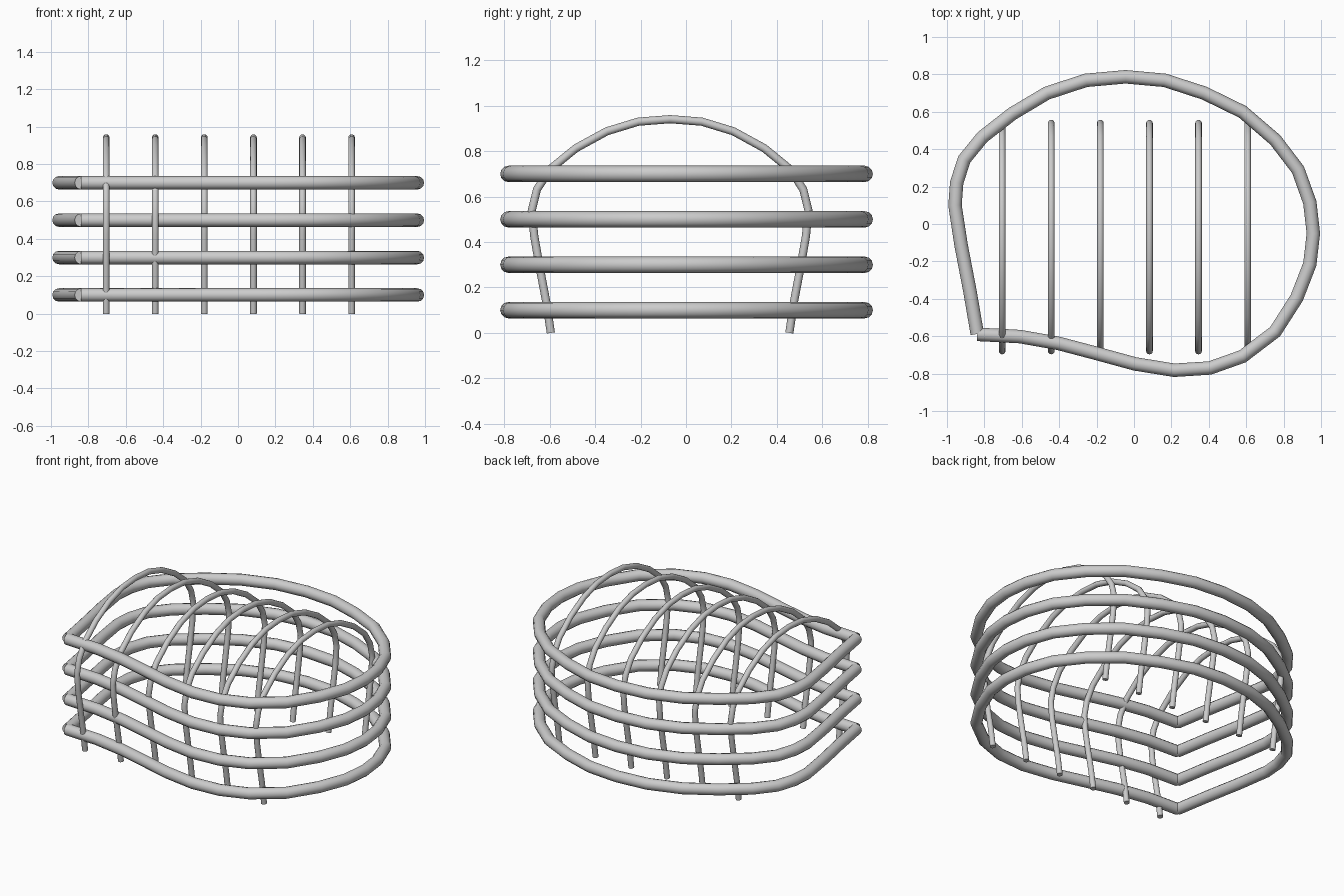
import bpy


def tube(name, points, radius, sides_res=4):
    """Open round rod swept along a list of 3D points, with flat end caps."""
    curve = bpy.data.curves.new(name, 'CURVE')
    curve.dimensions = '3D'
    curve.bevel_depth = radius
    curve.bevel_resolution = sides_res
    curve.use_fill_caps = True
    spline = curve.splines.new('POLY')
    spline.points.add(len(points) - 1)
    for p, co in zip(spline.points, points):
        p.co = (*co, 1.0)
    spline.use_smooth = True
    obj = bpy.data.objects.new(name, curve)
    bpy.context.collection.objects.link(obj)
    return obj


# Horizontal hoop outline seen from above, both ends meeting at the front left corner
hoop = [
    (-0.838, -0.588), (-0.877, -0.36), (-0.925, -0.11), (-0.957, 0.10),
    (-0.948, 0.22), (-0.908, 0.345), (-0.81, 0.465), (-0.65, 0.59),
    (-0.465, 0.70), (-0.257, 0.768), (-0.045, 0.787), (0.165, 0.768),
    (0.375, 0.70), (0.58, 0.60), (0.755, 0.45), (0.877, 0.29),
    (0.94, 0.115), (0.959, -0.05), (0.94, -0.215), (0.87, -0.395),
    (0.755, -0.575), (0.58, -0.708), (0.405, -0.77), (0.215, -0.782),
    (0.005, -0.748), (-0.20, -0.692), (-0.405, -0.638), (-0.61, -0.602),
    (-0.838, -0.590),
]
for i in range(4):
    z = 0.1 + 0.2 * i
    tube(f"horizontal_hoop_{i + 1}", [(x, y, z) for x, y in hoop], 0.036)

# Half profile of an arched rib (offset from its centre line, height), mirrored
half = [
    (0.525, 0.0), (0.545, 0.135), (0.572, 0.277), (0.598, 0.425),
    (0.609, 0.54), (0.586, 0.632), (0.529, 0.72), (0.415, 0.813),
    (0.278, 0.888), (0.14, 0.93),
]
profile = [(-d, z) for d, z in half] + [(0.0, 0.941)] + [(d, z) for d, z in reversed(half)]
for i in range(6):
    x = -0.705 + 0.2625 * i
    tube(f"arched_rib_{i + 1}", [(x, d - 0.07, z) for d, z in profile], 0.018)
